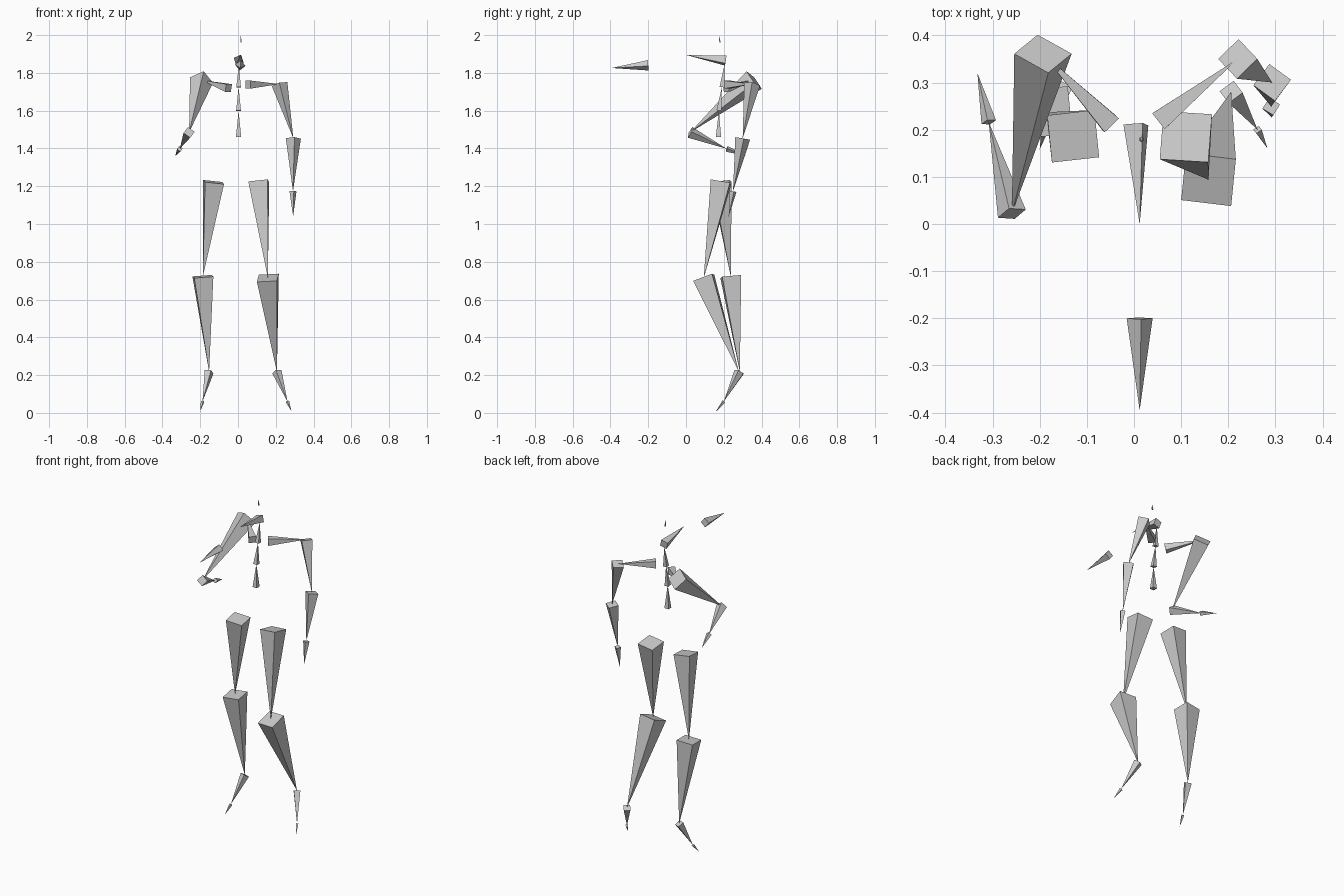
import bpy
from mathutils import Vector

if "Cube" in bpy.data.objects:
    bpy.data.objects.remove(bpy.data.objects["Cube"], do_unlink=True)

grey = bpy.data.materials.new("light_grey")
grey.use_nodes = True
colour = (0.6, 0.6, 0.6, 1)
grey.diffuse_color = colour
grey.node_tree.nodes["Principled BSDF"].inputs["Base Color"].default_value = colour

BASE_RATIO = 0.2  # base width of every bone relative to its length


def bone(name, head, tail, side=(1, 0, 0)):
    """Square pyramid from head to tail; one base edge runs along side."""
    head, tail = Vector(head), Vector(tail)
    axis = tail - head
    half = axis.length * BASE_RATIO / 2
    along = axis.normalized()
    side = Vector(side)
    u = (side - along * side.dot(along)).normalized()
    v = along.cross(u)
    base = [head + (u * a + v * b) * half
            for a, b in ((-1, -1), (1, -1), (1, 1), (-1, 1))]
    faces = [(3, 2, 1, 0)] + [(i, (i + 1) % 4, 4) for i in range(4)]
    mesh = bpy.data.meshes.new(name)
    mesh.from_pydata(base + [tail], [], faces)
    mesh.materials.append(grey)
    mesh.update()
    bpy.context.collection.objects.link(bpy.data.objects.new(name, mesh))


def chain(start, links):
    """Bones joined end to end; each link gives name, end joint and roll side."""
    for name, end, side in links:
        bone(name, start, end, side)
        start = end


# Legs: hip, knee, ankle, ball of foot, toe tip
chain((0.11, 0.185, 1.222), [
    ("left_thigh", (0.158, 0.094, 0.715), (1, -0.08, 0)),
    ("left_shin", (0.206, 0.28, 0.217), (1, -0.1, 0)),
    ("left_foot", (0.262, 0.2, 0.06), (0.8, 0.6, 0)),
    ("left_toe", (0.283, 0.16, 0.008), (0.8, 0.6, 0)),
])
chain((-0.129, 0.186, 1.222), [
    ("right_thigh", (-0.186, 0.237, 0.722), (1, 0.1, 0)),
    ("right_shin", (-0.153, 0.285, 0.217), (1, 0.1, 0)),
    ("right_foot", (-0.188, 0.2, 0.06), (0.9, -0.4, 0)),
    ("right_toe", (-0.2, 0.158, 0.008), (0.9, -0.4, 0)),
])

# Arms: collar, shoulder, elbow, wrist, fingertip
chain((0.052, 0.218, 1.738), [
    ("left_collar", (0.22, 0.35, 1.741), (-0.6, 0.8, 0)),
    ("left_upper_arm", (0.293, 0.3, 1.453), (1, 0.95, 0)),
    ("left_forearm", (0.291, 0.249, 1.173), (0.8, -0.6, 0)),
    ("left_hand", (0.292, 0.226, 1.04), (0.8, -0.5, 0)),
])
chain((-0.05, 0.212, 1.72), [
    ("right_collar", (-0.193, 0.361, 1.762), (0.7, 0.7, 0)),
    ("right_upper_arm", (-0.259, 0.022, 1.485), (0.7, -0.45, 0.27)),
    ("right_forearm", (-0.308, 0.216, 1.398), (0.3, 0.2, 0.4)),
    ("right_hand", (-0.332, 0.32, 1.36), (0.3, 0.2, 0.4)),
])

# Spine and neck
chain((0.003, 0.172, 1.46), [
    ("lower_spine", (0.003, 0.174, 1.6), (1, 0, 0)),
    ("upper_spine", (0.003, 0.19, 1.725), (1, 0, 0)),
    ("neck", (0.005, 0.204, 1.845), (1, 0, 0)),
])

# Head bones: face, detached forward pointer and crown tip
bone("head", (0.004, 0.21, 1.865), (0.012, 0, 1.895), (1, 0, 0.3))
bone("forward_pointer", (0.012, -0.2, 1.84), (0.012, -0.395, 1.826), (1, 0, 0.8))
bone("crown_tip", (0.016, 0.18, 1.962), (0.015, 0.174, 2))
